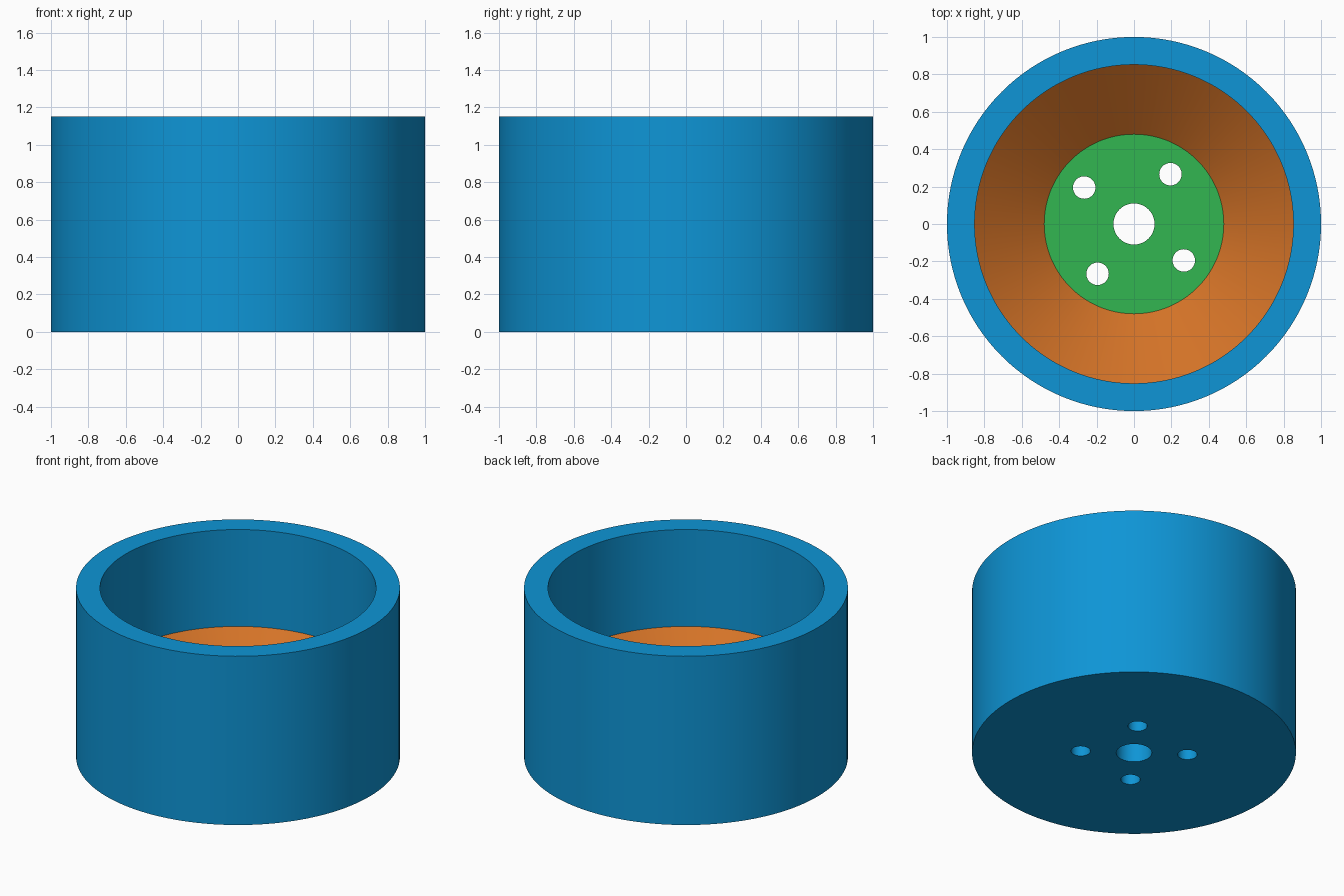
import bpy, bmesh, math

if "Cube" in bpy.data.objects:
    bpy.data.objects.remove(bpy.data.objects["Cube"])

SEGMENTS = 128
HEIGHT, WALL_R, FLOOR_R = 1.15, 0.852, 0.48
CONE_TOP, FLOOR_Z = 0.49, 0.18


def srgb_material(name, rgb):
    mat = bpy.data.materials.new(name)
    lin = [((c / 255 + 0.055) / 1.055) ** 2.4 if c > 10 else c / 255 / 12.92 for c in rgb]
    mat.diffuse_color = (*lin, 1.0)
    mat.use_nodes = True
    mat.node_tree.nodes["Principled BSDF"].inputs["Base Color"].default_value = mat.diffuse_color
    return mat


blue = srgb_material("blue", (14, 149, 214))
orange = srgb_material("orange", (212, 115, 39))
green = srgb_material("green", (50, 182, 81))


def link(name, bm, mats):
    mesh = bpy.data.meshes.new(name)
    bm.to_mesh(mesh)
    bm.free()
    for m in mats:
        mesh.materials.append(m)
    obj = bpy.data.objects.new(name, mesh)
    bpy.context.collection.objects.link(obj)
    return obj


# Cup body: rings of a turned profile, each band with its colour index
profile = [(1.0, 0.0), (1.0, HEIGHT), (WALL_R, HEIGHT), (WALL_R, CONE_TOP), (FLOOR_R, FLOOR_Z)]
band_colour = [0, 0, 0, 1]
bm = bmesh.new()
rings = []
for r, z in profile:
    angles = [2 * math.pi * i / SEGMENTS for i in range(SEGMENTS)]
    rings.append([bm.verts.new((r * math.cos(a), r * math.sin(a), z)) for a in angles])
for low, high, colour in zip(rings, rings[1:], band_colour):
    for i in range(SEGMENTS):
        j = (i + 1) % SEGMENTS
        bm.faces.new((low[i], low[j], high[j], high[i])).material_index = colour
bm.faces.new(rings[0][::-1])                    # underside
bm.faces.new(rings[-1]).material_index = 2      # inner floor
bmesh.ops.recalc_face_normals(bm, faces=bm.faces)
cup = link("cup_body", bm, (blue, orange, green))

# Drain holes: one in the centre and four around it
holes = [(0.0, 0.0, 0.11)]
for k in range(4):
    a = math.radians(53.8 + 90 * k)
    holes.append((0.33 * math.cos(a), 0.33 * math.sin(a), 0.06))
bm = bmesh.new()
for x, y, r in holes:
    new = bmesh.ops.create_cone(bm, cap_ends=True, segments=48, radius1=r, radius2=r, depth=0.8)
    bmesh.ops.translate(bm, verts=new["verts"], vec=(x, y, FLOOR_Z / 2))
cutter = link("hole_cutter", bm, (blue, orange, green))
cutter.hide_render = True

bpy.context.view_layer.objects.active = cup
cup.select_set(True)
mod = cup.modifiers.new("holes", "BOOLEAN")
mod.operation = "DIFFERENCE"
mod.solver = "EXACT"
mod.object = cutter
bpy.ops.object.modifier_apply(modifier=mod.name)
bpy.data.objects.remove(cutter)
bpy.ops.object.shade_smooth_by_angle(angle=math.radians(30))
